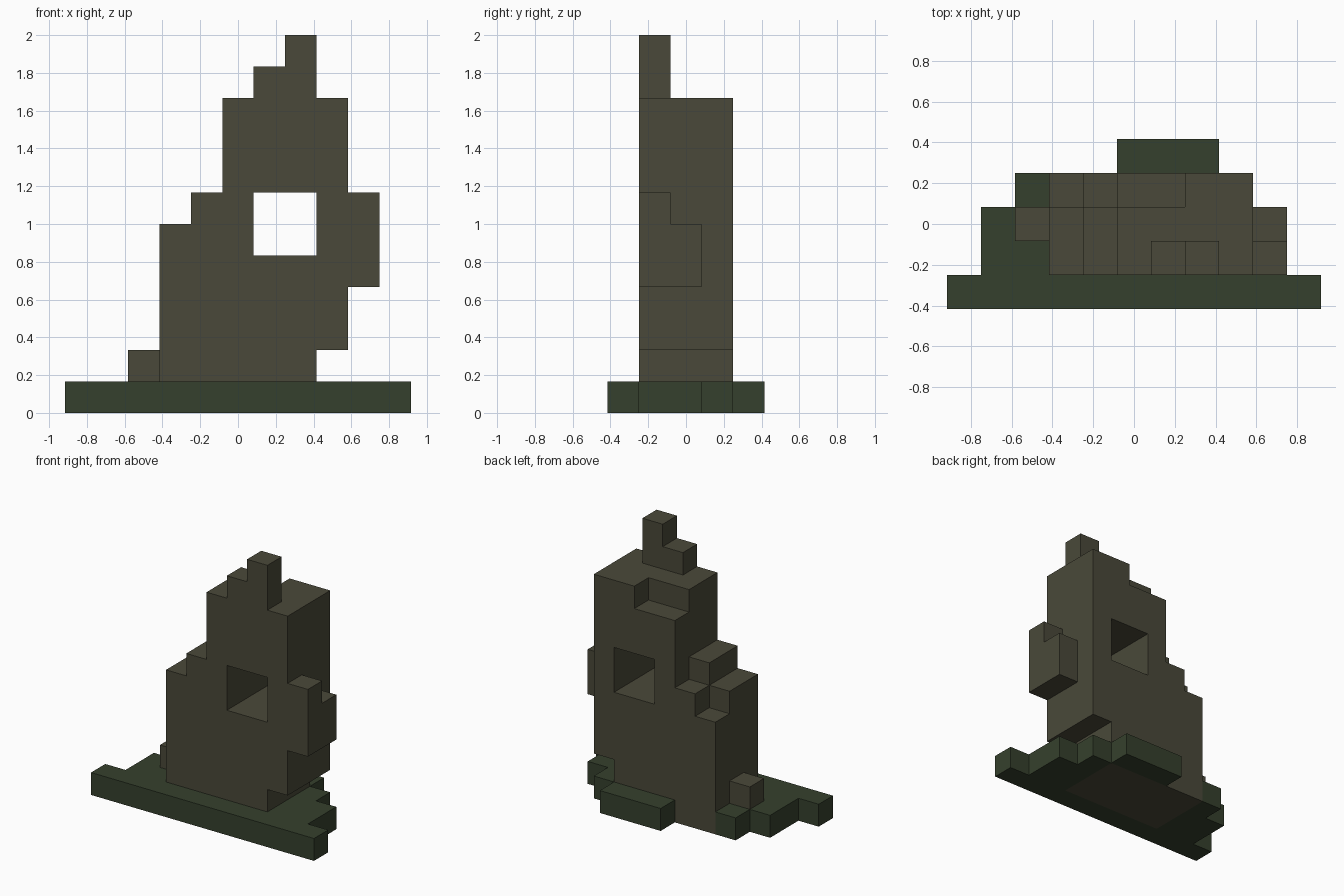
import bpy, bmesh, math
from mathutils import Vector

if "Cube" in bpy.data.objects:
    bpy.data.objects.remove(bpy.data.objects["Cube"])

U = 1 / 6                                  # edge of one block
ORIGIN = Vector((-5.5 * U, -2.5 * U, 0))   # corner of the block grid


def box(x0, x1, y0, y1, z0, z1):
    return {(x, y, z) for x in range(x0, x1) for y in range(y0, y1) for z in range(z0, z1)}


def material(name, rgb):
    m = bpy.data.materials.new(name)
    m.diffuse_color = (*rgb, 1)
    m.use_nodes = True
    m.node_tree.nodes["Principled BSDF"].inputs["Base Color"].default_value = m.diffuse_color
    return m


def build(name, cells, solid, mat):
    """Skin of a block set, leaving out faces buried against other blocks."""
    bm = bmesh.new()
    for c in cells:
        for axis in range(3):
            for side in (0, 1):
                n = list(c)
                n[axis] += 2 * side - 1
                if tuple(n) in solid:
                    continue
                a, b = (axis + 1) % 3, (axis + 2) % 3
                corners = []
                for s, t in ((0, 0), (1, 0), (1, 1), (0, 1)):
                    p = Vector(c)
                    p[axis] += side
                    p[a] += s
                    p[b] += t
                    corners.append(bm.verts.new(ORIGIN + p * U))
                bm.faces.new(corners if side else corners[::-1])
    bmesh.ops.remove_doubles(bm, verts=bm.verts, dist=1e-4)
    bmesh.ops.dissolve_limit(bm, angle_limit=math.radians(1), verts=bm.verts, edges=bm.edges)
    me = bpy.data.meshes.new(name)
    bm.to_mesh(me)
    bm.free()
    me.materials.append(mat)
    ob = bpy.data.objects.new(name, me)
    bpy.context.collection.objects.link(ob)


# Standing rock: foot, body, stepped left shoulder
spire = box(3, 8, 1, 4, 0, 2)
spire |= box(5, 9, 1, 4, 2, 10)
spire |= box(3, 4, 1, 3, 2, 6) | box(3, 4, 3, 4, 2, 5)
spire |= box(4, 5, 1, 3, 2, 7) | box(4, 5, 3, 4, 2, 6)
spire -= box(5, 7, 3, 4, 9, 10)            # ledge at the back of the top
spire -= box(6, 8, 1, 4, 5, 7)             # window through the rock

peak = box(6, 8, 1, 2, 10, 11) | box(7, 8, 1, 2, 11, 12)
side_knob = box(9, 10, 1, 3, 4, 6) | box(9, 10, 1, 2, 6, 7)
small_stone = box(2, 3, 2, 3, 1, 2)

# Stepped mossy ground slab around the foot
ground = box(0, 11, 0, 1, 0, 1) | box(1, 10, 1, 3, 0, 1)
ground |= box(2, 9, 3, 4, 0, 1) | box(5, 8, 4, 5, 0, 1)
ground -= spire

stone = material("dark_stone", (0.068, 0.066, 0.041))
moss = material("dark_moss", (0.036, 0.051, 0.026))

solid = spire | peak | side_knob | small_stone | ground
build("rock_spire", spire, solid, stone)
build("rock_peak", peak, solid, stone)
build("side_knob", side_knob, solid, stone)
build("small_stone", small_stone, solid, stone)
build("mossy_ground", ground, solid, moss)
